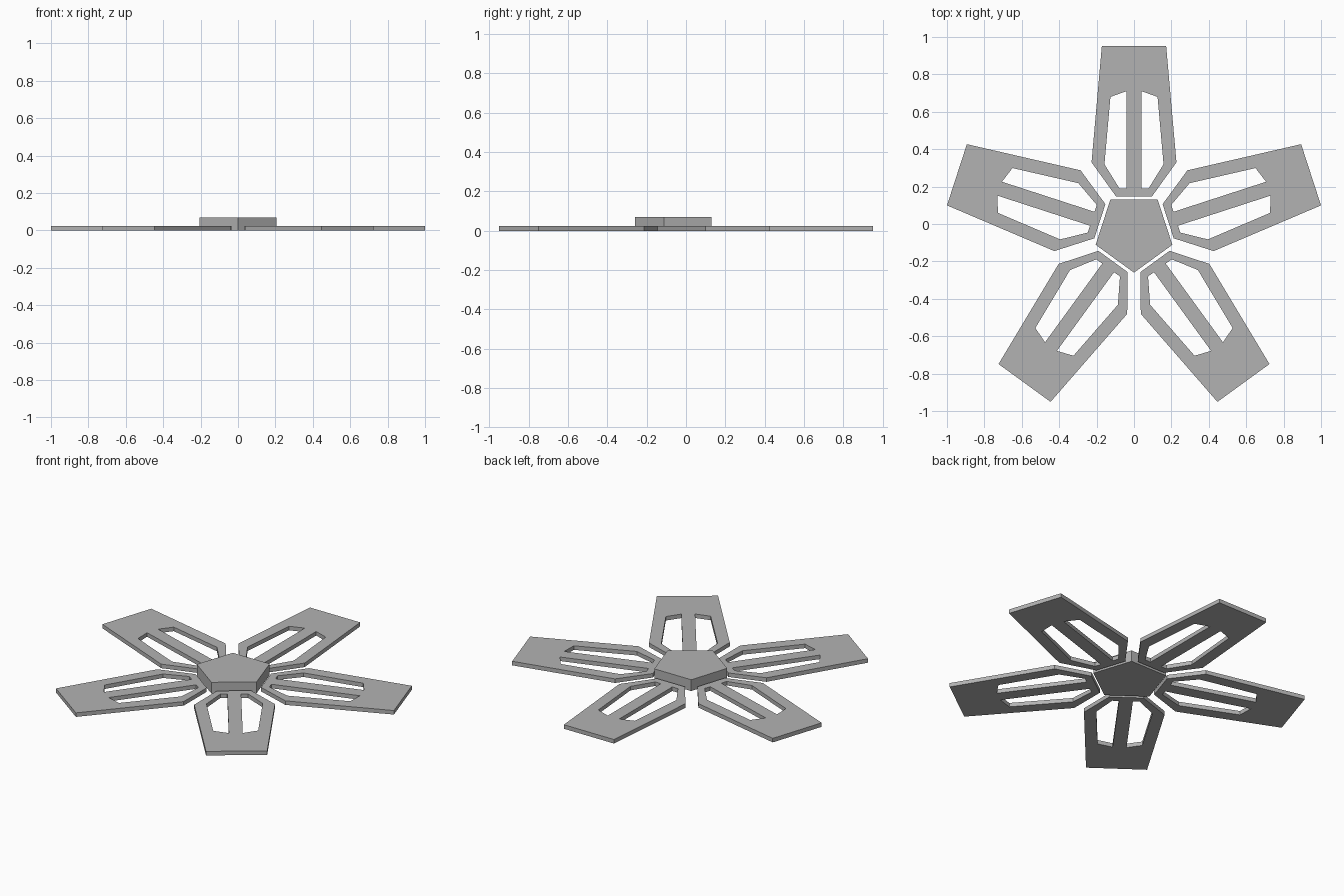
import bpy, bmesh, math
from mathutils import Matrix, Vector

cube = bpy.data.objects.get("Cube")
if cube:
    bpy.data.objects.remove(cube, do_unlink=True)

CENTRE_Y = -0.0445
ARM_THICKNESS = 0.025
HUB_HEIGHT = 0.07

grey = bpy.data.materials.new("grey")
grey.use_nodes = True
grey.diffuse_color = (0.45, 0.45, 0.45, 1)
grey.node_tree.nodes["Principled BSDF"].inputs["Base Color"].default_value = grey.diffuse_color


def plate(name, loops, height):
    """Fill closed outlines (inner ones become holes) and extrude them upward."""
    bm = bmesh.new()
    for loop in loops:
        verts = [bm.verts.new((x, y, 0)) for x, y in loop]
        for a, b in zip(verts, verts[1:] + verts[:1]):
            bm.edges.new((a, b))
    bmesh.ops.triangle_fill(bm, use_beauty=True, edges=bm.edges[:])
    top = bmesh.ops.extrude_face_region(bm, geom=bm.faces[:], use_keep_orig=True)["geom"]
    bmesh.ops.translate(bm, vec=Vector((0, 0, height)),
                        verts=[g for g in top if isinstance(g, bmesh.types.BMVert)])
    bmesh.ops.recalc_face_normals(bm, faces=bm.faces[:])
    mesh = bpy.data.meshes.new(name)
    bm.to_mesh(mesh)
    bm.free()
    mesh.materials.append(grey)
    obj = bpy.data.objects.new(name, mesh)
    bpy.context.collection.objects.link(obj)
    return obj


def mirror(points):
    return [(-x, y) for x, y in reversed(points)]


# Raised pentagon hub, one corner toward the front
hub_corners = [(0.2156 * math.sin(math.radians(a)), -0.2156 * math.cos(math.radians(a)))
               for a in range(0, 360, 72)]
hub = plate("hub", [hub_corners], HUB_HEIGHT)
hub.location.y = CENTRE_Y

# Flat arm outline with two slots either side of a middle rib
half = [(0.096, 0.192), (0.227, 0.374), (0.172, 0.9955)]
slot = [(0.039, 0.235), (0.078, 0.235), (0.158, 0.364), (0.126, 0.724), (0.039, 0.755)]
arm = plate("arm_1", [half + mirror(half), slot, mirror(slot)], ARM_THICKNESS)

# Five arms around the hub
for i in range(5):
    if i:
        arm = bpy.data.objects.new(f"arm_{i + 1}", arm.data)
        bpy.context.collection.objects.link(arm)
    arm.matrix_world = Matrix.Translation((0, CENTRE_Y, 0)) @ Matrix.Rotation(math.radians(72 * i), 4, "Z")
